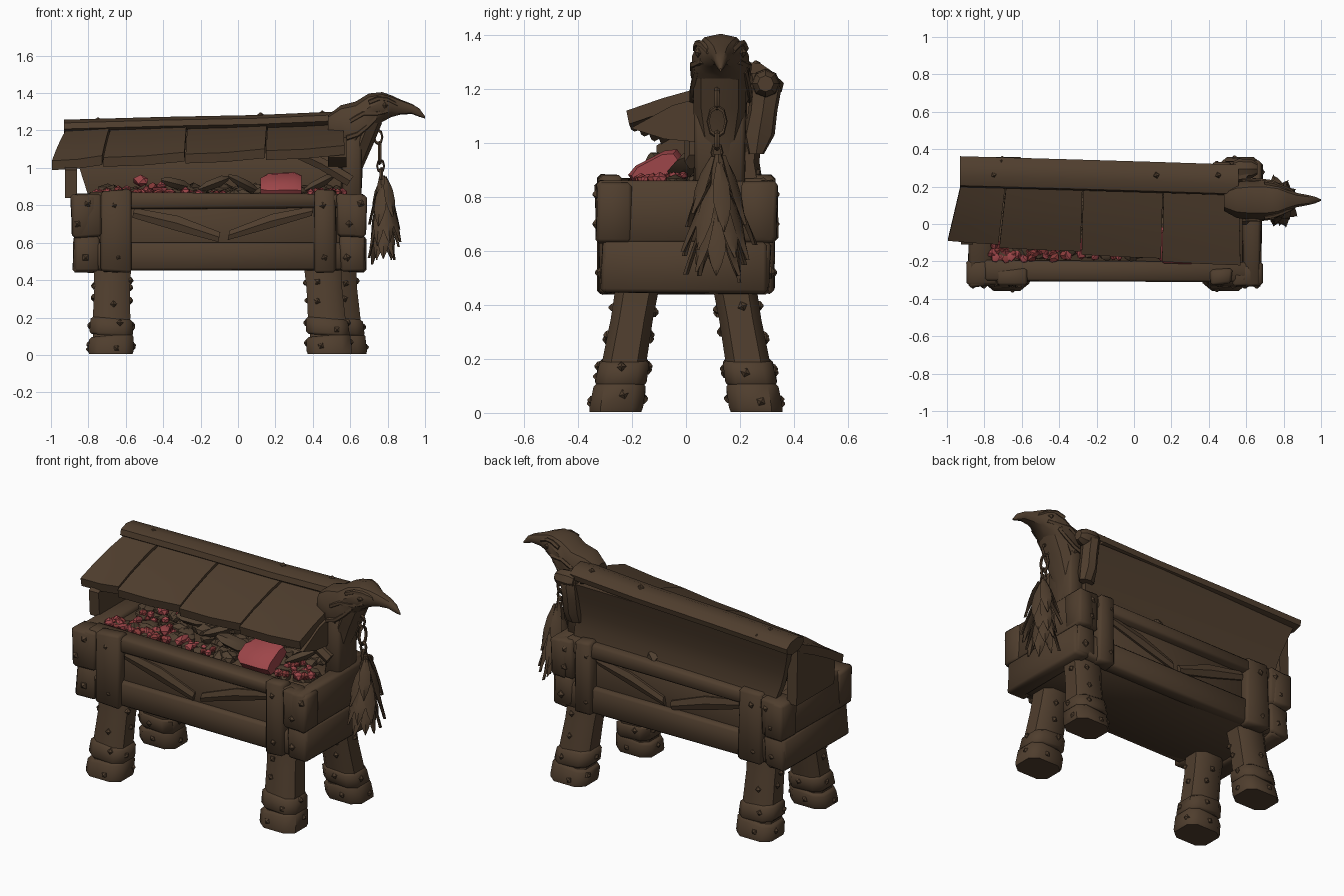
import bpy, bmesh, math, random
from mathutils import Vector

random.seed(4)
cube = bpy.data.objects.get("Cube")
if cube:
    bpy.data.objects.remove(cube)


def material(name, rgb):
    m = bpy.data.materials.new(name)
    m.use_nodes = True
    m.diffuse_color = (*rgb, 1)
    m.node_tree.nodes["Principled BSDF"].inputs["Base Color"].default_value = (*rgb, 1)
    return m


WOOD = material("dark wood", (0.079, 0.048, 0.027))
STONE = material("dull stone", (0.08, 0.051, 0.03))
RED = material("red chunk", (0.34, 0.061, 0.067))
DEEP = material("deep red", (0.24, 0.042, 0.04))


def finish(name, bm, mat=WOOD, angle=35):
    bmesh.ops.recalc_face_normals(bm, faces=bm.faces[:])
    me = bpy.data.meshes.new(name)
    bm.to_mesh(me)
    bm.free()
    me.materials.append(mat)
    me.shade_smooth()
    me.set_sharp_from_angle(angle=math.radians(angle))
    ob = bpy.data.objects.new(name, me)
    bpy.context.collection.objects.link(ob)
    return ob


def loft(name, rings, mat=WOOD, angle=35):
    """Skin a list of equal-sized point rings and cap both ends."""
    bm = bmesh.new()
    vs = [[bm.verts.new(p) for p in r] for r in rings]
    n = len(rings[0])
    for a, b in zip(vs, vs[1:]):
        for i in range(n):
            j = (i + 1) % n
            bm.faces.new((a[i], a[j], b[j], b[i]))
    bm.faces.new(vs[0][::-1])
    bm.faces.new(vs[-1])
    return finish(name, bm, mat, angle)


def ring(c, u, v, sides, spin=0.0, power=1.0):
    """Ring about c spanned by half-axes u and v; a low power squares it off."""
    c, u, v = Vector(c), Vector(u), Vector(v)
    angs = [spin + math.tau * i / sides for i in range(sides)]
    soft = lambda t: math.copysign(abs(t) ** power, t)
    return [c + u * soft(math.cos(a)) + v * soft(math.sin(a)) for a in angs]


def beam(name, lo, hi, wobble=0.008, bevel=0.014):
    """Rough-hewn bevelled timber between two corners."""
    bm = bmesh.new()
    bmesh.ops.create_cube(bm, size=1)
    for v in bm.verts:
        v.co = [(a + b) / 2 + c * (b - a) + random.uniform(-wobble, wobble)
                for a, b, c in zip(lo, hi, v.co)]
    bmesh.ops.bevel(bm, geom=bm.edges[:], offset=bevel, segments=1, affect='EDGES')
    return finish(name, bm, angle=50)


def stud(pos, normal, size=0.022):
    n = Vector(normal).normalized()
    u = n.orthogonal().normalized()
    w = n.cross(u)
    pos = Vector(pos)
    a = random.random() * 3
    loft("stud", [ring(pos + n * h, u * r, w * r, 4, a) for h, r in
                  ((-size * .5, size * 1.1), (size * .2, size), (size * .8, size * .2))])


def chunk(name, c, size, mat):
    bm = bmesh.new()
    bmesh.ops.create_icosphere(bm, subdivisions=1, radius=1)
    a = random.uniform(0, math.pi)
    for v in bm.verts:
        p = v.co * random.uniform(.8, 1.15)
        x, y = p.x * size[0], p.y * size[1]
        v.co = (c[0] + x * math.cos(a) - y * math.sin(a),
                c[1] + x * math.sin(a) + y * math.cos(a), c[2] + p.z * size[2])
    return finish(name, bm, mat, 35)


# Trough: floor, sunken walls, rails, straps
beam("floor", (-.84, -.28, .455), (.63, .28, .52))
for s, side in ((-1, "front"), (1, "back")):
    def slab(part, x0, x1, y0, y1, z0, z1, wob=.008):
        ya, yb = sorted((s * y0, s * y1))
        beam(f"{side}_{part}", (x0, ya, z0), (x1, yb, z1), wob)
    slab("wall", -.82, .6, .21, .27, .48, .85)
    slab("lower_rail", -.8, .6, .22, .305, .455, .605)
    slab("upper_rail", -.8, .6, .2, .31, .785, .865)
    slab("left_strap", -.73, -.57, .24, .325, .445, .88)
    slab("right_strap", .41, .525, .24, .325, .445, .88)
    # Broad diagonal planks across the sunken wall
    for xa, za, xb, zb in ((-.56, .76, -.1, .63), (-.05, .64, .4, .77)):
        loft(f"{side}_diagonal", [ring((x, s * .27, z), (0, .022, 0), (.2 * r, 0, r), 6)
             for x, z, r in ((xa, za, .03), ((xa + xb) / 2, (za + zb) / 2 + .01, .045),
                             (xb, zb, .03))])
    # Corner caps and their studs
    for x0, x1, label in ((-.89, -.735, "left"), (.53, .685, "right")):
        slab(f"{label}_corner_low", x0 + .015, x1 - .01, .2, .315, .45, .64)
        slab(f"{label}_corner_high", x0, x1, .2, .33, .63, .86)
        for z, y in ((.52, .313), (.7, .328), (.81, .328)):
            stud(((x0 + x1) / 2 + random.uniform(-.05, .05), s * y, z), (0, s, 0))
    for x in (-.65, .465):
        for z in (.52, .8):
            stud((x + random.uniform(-.03, .03), s * .323, z), (0, s, 0), .018)
for label, x0, x1 in (("left", -.88, -.76), ("right", .58, .68)):
    beam(f"{label}_end_low", (x0, -.305, .445), (x1, .305, .64))
    beam(f"{label}_end_high", (x0, -.335, .632), (x1, .335, .86))

# Squarish legs with stacked cuffs
for s in (-1, 1):
    for x, top in ((-.68, -.67), (.53 + .04 * s, .49 + .04 * s)):
        def leg_point(z):
            t = z / .5
            return Vector((x + (top - x) * t, s * (.262 - .088 * t), z))

        def leg_ring(z, r, tilt=0.0):
            return ring(leg_point(z), (r, 0, tilt), (0, r * .82, 0), 8, math.pi / 8, .6)
        loft("leg", [leg_ring(z, r) for z, r in ((.05, .1), (.2, .105), (.35, .1), (.5, .105))], angle=50)
        loft("foot_cuff", [leg_ring(z, r, t) for z, r, t in
                           ((.004, .122, 0), (.02, .127, 0), (.09, .124, .01), (.105, .11, .01))], angle=50)
        loft("ankle_cuff", [leg_ring(z, r, -.008) for z, r in
                            ((.105, .11), (.118, .122), (.185, .118), (.2, .1))], angle=50)
        for z, r in ((.05, .118), (.155, .113), (.29, .098), (.38, .098)):
            for k in range(4):
                if z > .2 and random.random() < .3:
                    continue
                d = Vector((math.cos(k * math.pi / 2), math.sin(k * math.pi / 2), 0))
                off = Vector((-d.y, d.x, 0)) * random.uniform(-.05, .05)
                reach = r * (.82 if k % 2 else 1)
                stud(leg_point(z + random.uniform(-.02, .02)) + d * reach + off, d, .018)

# Roof shingles: a sagging slab, each stepping over the next
tops = (-.92, -.68, -.27, .16, .565)
feet = (-.995, -.72, -.28, .15, .575)
for i in range(4):
    def section(x_top, x_foot, drop, y_foot, z_foot):
        pts = []
        for t in (0, .35, .7, 1):
            z = (1.215 + .02 * i / 3) * (1 - t) + z_foot * t
            pts.append((x_top + (x_foot - x_top) * t, .23 + (y_foot - .23) * t,
                        z - drop + .012 * math.sin(math.pi * t)))
        return pts + [(a, b + .01, c - .05) for a, b, c in reversed(pts)]
    y, z = -.09 - .037 * i, 1.05 + .018 * i
    loft(f"roof_shingle_{i + 1}", [
        section(tops[i], feet[i], .012, y, z),
        section((tops[i] + tops[i + 1]) / 2, (feet[i] + feet[i + 1]) / 2, .004, y - .012, z),
        section(tops[i + 1] - .005, feet[i + 1] - .006, -.008, y - .02, z + .008)], angle=30)
loft("roof_end_wedge", [[(x, y, z) for y, z in ((-.205, 1.055), (-.08, 1.015), (.08, 1.0),
                                               (.1, 1.18), (-.05, 1.14))] for x in (.48, .58)])

# Ridge timber, curved back board and rear bracket
loft("ridge_beam", [ring((x, y, z), (0, .085, -.01), (0, .01, .042), 8, math.pi / 8)
                    for x, y, z in ((-.93, .28, 1.215), (-.4, .265, 1.23),
                                    (.1, .25, 1.24), (.56, .235, 1.26))])
for x in (-.75, .12, .45):
    stud((x, .26, 1.252 + .03 * (x + .9)), (0, -.2, 1), .017)
    stud((x + .04, .34 - .03 * (x + .9), 1.23), (0, 1, 0), .016)
back_curve = ((.33, 1.21), (.3, 1.11), (.28, 1.02), (.272, .93), (.285, .85))
loft("back_board", [[(x - e * (z - .85), y - d, z) for y, z in back_curve] +
                    [(x - e * (z - .85), y - d - .045, z) for y, z in reversed(back_curve)]
                    for x, d, e in ((-.8, 0, .32), (-.2, .012, 0), (.57, .02, 0))], angle=50)
loft("left_gable", [[(x, y, z) for y, z in ((-.1, .84), (-.11, .99), (-.03, 1.04),
                                           (.25, 1.17), (.26, .84))] for x in (-.925, -.86)])
loft("rear_bracket", [ring((.57, y, z), (.05, 0, 0), (0, w, 0), 7)
                      for y, z, w in ((.26, .96, .03), (.27, 1.03, .06), (.285, 1.12, .055),
                                      (.295, 1.2, .06), (.28, 1.26, .045))])
loft("ridge_knob", [ring((x, .295, 1.22), (0, r, 0), (0, 0, r), 8)
                    for x, r in ((.53, .04), (.56, .055), (.63, .05), (.66, .03))])

# Uprights holding the roof
beam("right_post", (.555, .03, .8), (.655, .22, 1.22), .012)
loft("roof_brace", [ring((x, .03, z), (0, .035, 0), (.02, 0, .03), 6)
                    for x, z in ((.28, 1.1), (.45, 1.02), (.6, .93))])

# Carved bird head with hooked beak
head = ((.48, 1.22, .06, .06), (.55, 1.215, .1, .12), (.63, 1.215, .11, .14),
        (.7, 1.28, .11, .118), (.77, 1.325, .095, .08), (.82, 1.33, .065, .058),
        (.87, 1.325, .04, .04), (.93, 1.315, .028, .027), (.97, 1.295, .018, .022),
        (1.0, 1.27, .004, .006))
loft("bird_head", [ring((x, .128, z), (0, w, 0), (0, 0, h), 10, math.pi / 10, .85)
                   for x, z, w, h in head])
loft("throat", [ring((x, .125, z), (w, 0, 0), (0, w * 1.4, 0), 8)
                for x, z, w in ((.61, .86, .05), (.615, 1.0, .052), (.655, 1.13, .07), (.7, 1.24, .07))])
for s in (-1, 1):
    stud((.785, .128 + s * .08, 1.335), (.2, s, .1), .018)
    # Raised brow and curling neck carvings
    for path in (((.7, .093, 1.35), (.75, .085, 1.37), (.8, .066, 1.365), (.85, .042, 1.34)),
                 ((.6, .1, 1.25), (.67, .104, 1.29), (.74, .095, 1.29), (.8, .066, 1.305)),
                 ((.58, .105, 1.16), (.64, .106, 1.18), (.69, .1, 1.22), (.74, .088, 1.27))):
        loft("head_carving", [ring((x, .128 + s * y, z), (0, .012, 0), (-.004, 0, .013), 5)
                              for x, y, z in path])


# Hanging chain and feather bundle
def link(c, r, flip):
    bm = bmesh.new()
    side = Vector((0, 1, 0)) if flip else Vector((1, 0, 0))
    loops = []
    for i in range(8):
        a = math.tau * i / 8
        out = side * math.cos(a) * .6 + Vector((0, 0, 1)) * math.sin(a)
        thick = side.cross(Vector((0, 0, 1))) * .01
        loops.append([bm.verts.new(p) for p in ring(Vector(c) + out * r, out * .01, thick, 5)])
    for i in range(8):
        for j in range(5):
            a, b, k = loops[i], loops[(i + 1) % 8], (j + 1) % 5
            bm.faces.new((a[j], a[k], b[k], b[j]))
    finish("chain_link", bm)


for z, r, flip in ((1.165, .035, False), (1.08, .055, True), (1.01, .03, False), (.965, .03, True)):
    link((.75 + (1.165 - z) * .08, .115, z), r, flip)
loft("feather_binding", [ring((.77, .12, z), (r, 0, 0), (0, r, 0), 7)
                         for z, r in ((.96, .015), (.9, .03), (.8, .038), (.7, .035), (.6, .015))])
for layer, z0, count, spread, length in ((0, .94, 6, .08, .25), (1, .85, 8, .105, .28), (2, .74, 8, .08, .25)):
    for k in range(count):
        a = math.tau * (k + .5 * layer + random.uniform(-.2, .2)) / count
        d = Vector((math.cos(a) * .8, math.sin(a) * 1.15, 0))
        t = Vector((-math.sin(a), math.cos(a), 0))
        far = spread * random.uniform(.65, 1.1)
        drop = length * random.uniform(.8, 1.1)
        start = Vector((.778, .118, z0 + random.uniform(-.03, .02)))
        loft("feather", [ring(start + d * (.02 + far * f ** .8) - Vector((0, 0, drop * f)),
                              t * w, d * .009, 4)
                         for f, w in ((0, .01), (.3, .03), (.6, .033), (.82, .02), (1, .002))])

# Contents: bed, rubble and red chunks
beam("filling", (-.78, -.22, .6), (.59, .25, .83))
for i in range(130):
    x, y = random.uniform(-.72, .55), random.uniform(-.16, .22)
    r = random.uniform(.03, .06)
    chunk("rubble", (x, y, .845 + .12 * max(0, y + .1)), (r * 1.3, r, r * .8), STONE)
for x0, x1, y0, y1, count in ((-.76, -.34, -.19, -.1, 55), (-.28, -.08, -.18, -.1, 12),
                              (.38, .56, -.18, .0, 22), (-.7, -.3, -.08, .1, 10)):
    for i in range(count):
        x, y, r = random.uniform(x0, x1), random.uniform(y0, y1), random.uniform(.016, .028)
        chunk("red_bit", (x, y, .862 + .2 * max(0, y + .1)), (r * 1.2, r, r),
              random.choice((RED, RED, DEEP)))
for x, y, tilt in ((.03, -.08, .04), (-.13, .02, -.03), (.43, .0, -.04), (-.33, .05, .02)):
    loft("long_stone", [ring((x + f * .08, y + f * .04, .915 - f * tilt), (0, w, 0), (0, 0, w * .6), 6)
                        for f, w in ((-1, .02), (-.5, .05), (.5, .055), (1, .02))], STONE, 35)
# Large leaning slab and smaller ones
loft("large_red_chunk", [ring((x, -.11, z), Vector((0, .095, .05)) * w, (0, -.025, .035), 8, math.pi / 8, .6)
     for x, z, w in ((.12, .895, .6), (.16, .905, .95), (.3, .91, 1), (.34, .9, .85))], RED, 40)
for x, y, z in ((-.42, -.1, .88), (-.28, -.13, .87), (-.52, .03, .93)):
    chunk("red_slab", (x, y, z), (.065, .035, .03), RED)
